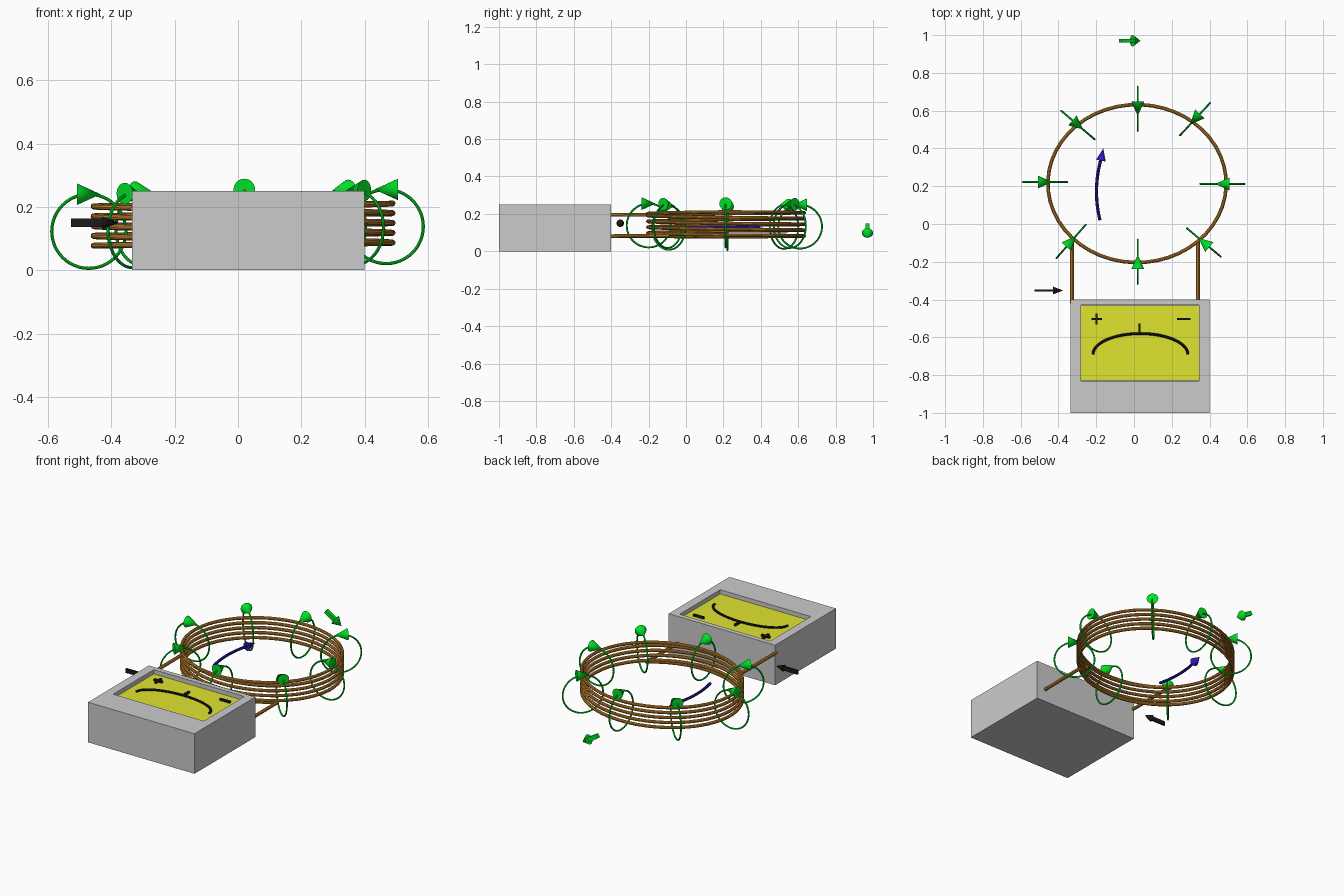
import bpy, bmesh, math
from mathutils import Vector

if "Cube" in bpy.data.objects:
    bpy.data.objects.remove(bpy.data.objects["Cube"])


def material(name, rgb):
    m = bpy.data.materials.new(name)
    m.diffuse_color = (*rgb, 1)
    m.use_nodes = True
    m.node_tree.nodes["Principled BSDF"].inputs["Base Color"].default_value = m.diffuse_color
    return m


COPPER = material("copper", (0.62, 0.26, 0.03))
GREEN = material("field_green", (0.0, 0.75, 0.02))
BLUE = material("current_blue", (0.03, 0.01, 0.5))
YELLOW = material("dial_yellow", (0.75, 0.78, 0.03))
BLACK = material("black", (0.01, 0.01, 0.01))


def from_bmesh(name, bm, mat=None):
    bmesh.ops.recalc_face_normals(bm, faces=bm.faces)
    me = bpy.data.meshes.new(name)
    bm.to_mesh(me)
    bm.free()
    ob = bpy.data.objects.new(name, me)
    bpy.context.collection.objects.link(ob)
    if mat:
        me.materials.append(mat)
    return ob


def tube(name, pts, r, mat, closed=False, res=3):
    cu = bpy.data.curves.new(name, 'CURVE')
    cu.dimensions = '3D'
    cu.bevel_depth = r
    cu.bevel_resolution = res
    cu.use_fill_caps = True
    sp = cu.splines.new('POLY')
    sp.points.add(len(pts) - 1)
    for p, co in zip(sp.points, pts):
        p.co = (*co, 1)
    sp.use_cyclic_u = closed
    cu.materials.append(mat)
    ob = bpy.data.objects.new(name, cu)
    bpy.context.collection.objects.link(ob)
    bpy.ops.object.select_all(action='DESELECT')
    ob.select_set(True)
    bpy.context.view_layer.objects.active = ob
    bpy.ops.object.convert(target='MESH')
    bpy.ops.object.shade_smooth_by_angle()
    return ob


def box(name, centre, size, mat=None, direction=(1, 0, 0)):
    bm = bmesh.new()
    bmesh.ops.create_cube(bm, size=1)
    bmesh.ops.scale(bm, vec=size, verts=bm.verts)
    ob = from_bmesh(name, bm, mat)
    ob.rotation_euler = (0, -math.atan2(direction[2], direction[0]), 0)
    ob.location = centre
    return ob


def cone(name, centre, direction, r, length, mat):
    bm = bmesh.new()
    bmesh.ops.create_cone(bm, cap_ends=True, segments=24, radius1=r, radius2=0, depth=length)
    ob = from_bmesh(name, bm, mat)
    ob.rotation_euler = Vector(direction).to_track_quat('Z', 'Y').to_euler()
    ob.location = centre
    bpy.ops.object.select_all(action='DESELECT')
    ob.select_set(True)
    bpy.context.view_layer.objects.active = ob
    bpy.ops.object.shade_smooth_by_angle()
    return ob


# meter casing: block with a shallow window pocket in its top
def rect(bm, x0, x1, y0, y1, z):
    return [bm.verts.new((x, y, z)) for x, y in ((x0, y0), (x1, y0), (x1, y1), (x0, y1))]


bm = bmesh.new()
outer, window = (-0.335, 0.40, -1.0, -0.40), (-0.28, 0.345, -0.83, -0.43)
rings = [rect(bm, *outer, 0), rect(bm, *outer, 0.25), rect(bm, *window, 0.25), rect(bm, *window, 0.215)]
for a, b in zip(rings, rings[1:]):
    for i in range(4):
        j = (i + 1) % 4
        bm.faces.new((a[i], a[j], b[j], b[i]))
bm.faces.new(rings[0])
bm.faces.new(rings[-1])
from_bmesh("meter_casing", bm)

# dial plate and its markings
box("dial_plate", (0.0325, -0.63, 0.219), (0.624, 0.399, 0.01), YELLOW)
DZ = 0.23
scale_arc = [(0.034 + 0.251 * math.cos(t), -0.69 + 0.11 * math.sin(t), DZ)
             for t in (math.pi * k / 32 for k in range(33))]
tube("dial_scale_arc", scale_arc, 0.007, BLACK)
box("dial_zero_tick", (0.03, -0.553, DZ), (0.011, 0.055, 0.014), BLACK)
box("plus_mark_bar", (-0.198, -0.503, DZ), (0.056, 0.012, 0.014), BLACK)
box("plus_mark_post", (-0.198, -0.503, DZ), (0.012, 0.056, 0.014), BLACK)
box("minus_mark", (0.263, -0.503, DZ), (0.07, 0.012, 0.014), BLACK)

# oval coil: descending winding, from the left lead round to the right lead
CX, CY, RX, RY = 0.016, 0.214, 0.472, 0.418
keys = [(223, 0.197), (360, 0.211)]
for k in range(5):
    keys += [(540 + 360 * k, 0.2016 - 0.031 * k), (720 + 360 * k, 0.180 - 0.031 * k)]
keys[-1] = (1980 + 133, 0.083)


def height(a):
    for (a0, z0), (a1, z1) in zip(keys, keys[1:]):
        if a <= a1:
            return z0 + (z1 - z0) * (a - a0) / (a1 - a0)
    return keys[-1][1]


coil = []
for k in range(253):
    a = 223 + (2113 - 223) * k / 252
    t = math.radians(a)
    coil.append((CX + RX * math.cos(t), CY + RY * math.sin(t), height(a)))
tube("coil_winding", coil, 0.0095, COPPER)
for side, end in (("left", coil[0]), ("right", coil[-1])):
    tube(side + "_lead", [end, (end[0], -0.42, end[2] - 0.002)], 0.0105, COPPER)

# field loops round the winding, each with an inward arrowhead on top
loops = [  # centre x, y, z, inward direction
    (0.468, 0.212, 0.138, -1, 0), (0.323, 0.555, 0.135, -0.158, -0.17),
    (0.020, 0.610, 0.132, 0, -1), (-0.297, 0.524, 0.130, 0.173, -0.148),
    (-0.471, 0.222, 0.123, 1, 0), (-0.333, -0.092, 0.125, 0.153, 0.175),
    (0.020, -0.200, 0.138, 0, 1), (0.370, -0.098, 0.135, -0.169, 0.142)]
R = 0.117
for n, (x, y, z, dx, dy) in enumerate(loops, 1):
    c, d = Vector((x, y, z)), Vector((dx, dy, 0)).normalized()
    pts = [c + R * (math.cos(t) * d + math.sin(t) * Vector((0, 0, 1)))
           for t in (math.tau * k / 48 for k in range(48))]
    tube(f"field_loop_{n}", pts, 0.005, GREEN, closed=True, res=2)
    cone(f"field_arrowhead_{n}", c + Vector((0, 0, R)), d, 0.034, 0.075, GREEN)

# curved current arrow inside the coil
arc = []
for k in range(17):
    u = k / 16
    arc.append((-0.18 + 0.007 * u - 0.088 * u * (1 - u), 0.02 + 0.33 * u, 0.13))
tube("current_arrow_shaft", arc, 0.0085, BLUE)
cone("current_arrowhead", (-0.169, 0.368, 0.13), (0.2, 1, 0), 0.026, 0.066, BLUE)


# straight vector arrows: flat shaft and conical head
def arrow(name, start, end, head_r, head_len, width, thick, mat):
    s, e = Vector(start), Vector(end)
    d = (e - s).normalized()
    neck = e - d * head_len
    box(name + "_shaft", (s + neck) / 2, ((neck - s).length + 0.004, width, thick), mat, d)
    cone(name + "_head", e - d * head_len / 2, d, head_r, head_len, mat)


arrow("velocity_arrow", (-0.525, -0.352, 0.15), (-0.375, -0.352, 0.15), 0.02, 0.053, 0.01, 0.026, BLACK)
arrow("field_arrow", (-0.07, 0.97, 0.137), (0.035, 0.97, 0.072), 0.03, 0.05, 0.02, 0.026, GREEN)
